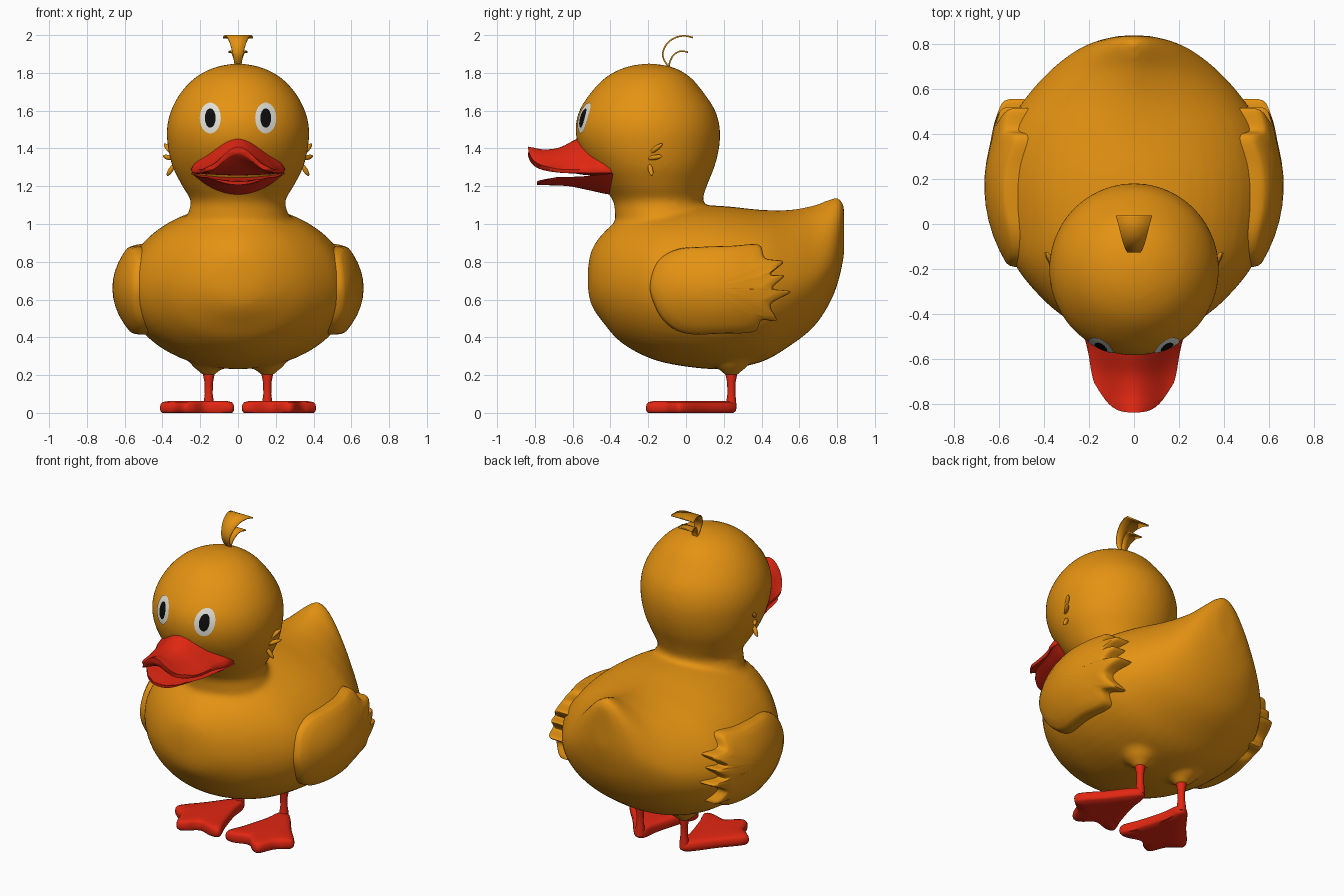
import bpy
import bmesh
from math import sin, cos, pi, radians
from mathutils import Vector
from mathutils.bvhtree import BVHTree

if "Cube" in bpy.data.objects:
    bpy.data.objects.remove(bpy.data.objects["Cube"])


def material(name, rgb):
    m = bpy.data.materials.new(name)
    m.use_nodes = True
    m.diffuse_color = (*rgb, 1)
    bsdf = m.node_tree.nodes["Principled BSDF"]
    bsdf.inputs["Base Color"].default_value = (*rgb, 1)
    bsdf.inputs["Roughness"].default_value = 0.6
    return m


yellow = material("golden yellow", (0.78, 0.29, 0.006))
red = material("bill red", (0.76, 0.02, 0.006))
white = material("eye white", (0.75, 0.75, 0.68))
black = material("pupil black", (0.004, 0.004, 0.004))


def spline(pts, n=5, closed=False):
    """Catmull-Rom resampling of tuples of any length."""
    count = len(pts)
    pick = (lambda i: pts[i % count]) if closed else (lambda i: pts[max(0, min(count - 1, i))])
    out = []
    for i in range(count if closed else count - 1):
        quad = [pick(i + k) for k in (-1, 0, 1, 2)]
        for j in range(n):
            t = j / n
            out.append(tuple(
                b + 0.5 * t * (c - a + t * (2*a - 5*b + 4*c - d + t * (3*(b - c) + d - a)))
                for a, b, c, d in zip(*quad)))
    return out if closed else out + [pts[-1]]


def finish(name, bm, mats, mirror=False, angle=40):
    bmesh.ops.recalc_face_normals(bm, faces=bm.faces)
    me = bpy.data.meshes.new(name)
    bm.to_mesh(me)
    bm.free()
    for m in mats:
        me.materials.append(m)
    me.shade_smooth()
    me.set_sharp_from_angle(angle=radians(angle))
    ob = bpy.data.objects.new(name, me)
    bpy.context.collection.objects.link(ob)
    if mirror:
        ob.modifiers.new("Mirror", "MIRROR").use_mirror_merge = False
    return ob


def loft(bm, rings, caps=(True, True)):
    """Bridge closed rings of equal length."""
    loops = [[bm.verts.new(p) for p in ring] for ring in rings]
    faces = []
    for a, b in zip(loops, loops[1:]):
        for i in range(len(a)):
            j = (i + 1) % len(a)
            faces.append(bm.faces.new((a[i], a[j], b[j], b[i])))
    for use, ring in zip(caps, (loops[0], loops[-1])):
        if use:
            faces.append(bm.faces.new(ring))
    return faces


def power(v, e):
    return abs(v) ** e * (1 if v >= 0 else -1)


TURN = [2 * pi * i / 48 for i in range(48)]

# Body: sections from chest to tail (y, bottom, top, widest z, half width, upper roundness)
bm = bmesh.new()
sections = [
    (-.52, .66, .76, .70, .03, 2), (-.50, .57, .86, .70, .14, 2),
    (-.44, .48, .95, .69, .27, 2), (-.34, .37, 1.03, .68, .40, 2),
    (-.18, .285, 1.08, .67, .53, 2), (0, .245, 1.10, .66, .585, 2),
    (.2, .232, 1.095, .66, .60, 2), (.4, .27, 1.075, .66, .575, 1.9),
    (.55, .355, 1.075, .67, .49, 1.7), (.68, .46, 1.10, .71, .375, 1.5),
    (.77, .60, 1.135, .78, .26, 1.5), (.815, .73, 1.135, .85, .16, 1.7),
    (.837, .84, 1.09, .93, .06, 2)]
rings = []
for y, lo, hi, mid, w, p in spline(sections):
    ring = []
    for t in TURN:
        c, s = cos(t), sin(t)
        if s > 0:
            ring.append((w * power(c, 2 / p), y, mid + (hi - mid) * power(s, 2 / p)))
        else:
            ring.append((w * c, y, mid + (mid - lo) * s))
    rings.append(ring)
loft(bm, rings)

# Neck and head: horizontal sections (z, front y, back y, half width)
levels = [
    (.9, -.36, .12, .30), (1.04, -.375, .12, .27), (1.12, -.385, .09, .25),
    (1.2, -.44, .11, .295), (1.3, -.51, .15, .345), (1.4, -.565, .175, .37),
    (1.5, -.585, .18, .377), (1.6, -.565, .155, .355), (1.7, -.50, .09, .30),
    (1.78, -.42, .02, .22), (1.83, -.32, -.07, .12), (1.85, -.21, -.18, .015)]
loft(bm, [[(w * cos(t), (f + b) / 2 + (b - f) / 2 * sin(t), z) for t in TURN]
          for z, f, b, w in spline(levels)])

# Thigh stubs
for side in (1, -1):
    loft(bm, [[(side * .155 + r * cos(t), .24 + r * sin(t), z) for t in TURN]
              for z, r in ((.195, .035), (.215, .045), (.235, .075), (.30, .13))])

body = finish("body_and_head", bm, [yellow])
remesh = body.modifiers.new("Blend", "REMESH")
remesh.mode = "VOXEL"
remesh.voxel_size = 0.016
remesh.use_smooth_shade = True
soften = body.modifiers.new("Soften", "SMOOTH")
soften.factor = 0.5
soften.iterations = 8

# Wings: feather-edged outline (y, z) domed over the flank
outline = spline([
    (-.19, .68), (-.15, .80), (-.05, .865), (.1, .88), (.25, .885), (.385, .89),
    (.42, .82), (.515, .80), (.45, .735), (.52, .725), (.46, .66), (.555, .64),
    (.45, .575), (.48, .49), (.40, .49), (.36, .43), (.2, .42), (0, .42),
    (-.11, .48), (-.17, .58)], 6, True)


def wing_x(y, z):
    dome = .665 * max(.1, 1 - ((y - .17) / .66) ** 2 - ((z - .66) / .45) ** 2) ** .5
    return dome + .2 * max(0, y - .36)


bm = bmesh.new()
rings = []
for scale, drop in ((.9, .2), (1, .09), (1, .025), (.985, .008), (.95, 0),
                    (.8, 0), (.6, 0), (.4, 0), (.2, 0), (.03, 0)):
    ring = []
    for py, pz in outline:
        y, z = .15 + (py - .15) * scale, .66 + (pz - .66) * scale
        ring.append((wing_x(y, z) - drop, y, z))
    rings.append(ring)
loft(bm, rings)
finish("wings", bm, [yellow], True, 50)

# Bill: both halves are lofted out from the face (y, half width, ridge, edge, lower centre)
ACROSS = [i / 12 - 1 for i in range(25)]


def bill(name, stations, tip, upper):
    y0, y1 = stations[0][0], stations[-1][0]
    bm = bmesh.new()
    rings = []
    for y, w, ridge, edge, under in spline(stations):
        v = (y - y0) / (y1 - y0)
        top, low = [], []
        for u in ACROSS:
            yy = y + tip * v ** 3 * abs(u) ** 3
            bell = (1 - v) * (1 - u * u) + v * (1 + cos(pi * u)) / 2
            arch = bell if upper else 1 - u * u
            top.append((w * u, yy, edge + (ridge - edge) * arch))
            low.append((w * u * .97, yy, edge - .022 * upper + (under - edge) * arch))
        rings.append(top + low[::-1])
    loft(bm, rings)
    ob = finish(name, bm, [red], angle=60)
    ob.modifiers.new("Round", "SMOOTH").iterations = 2


bill("upper_bill", [
    (-.38, .25, 1.50, 1.29, 1.28), (-.45, .25, 1.49, 1.29, 1.28),
    (-.52, .22, 1.475, 1.29, 1.28), (-.59, .205, 1.445, 1.29, 1.29),
    (-.67, .195, 1.405, 1.29, 1.31), (-.75, .185, 1.395, 1.295, 1.34),
    (-.81, .175, 1.405, 1.30, 1.37), (-.838, .165, 1.41, 1.305, 1.395)], .12, True)
bill("lower_bill", [
    (-.36, .25, 1.25, 1.27, 1.15), (-.43, .25, 1.25, 1.265, 1.16),
    (-.52, .22, 1.24, 1.255, 1.18), (-.62, .20, 1.235, 1.25, 1.20),
    (-.72, .18, 1.23, 1.25, 1.205), (-.79, .15, 1.225, 1.245, 1.207)], .09, False)

# Eyes: discs laid on the face, inner rings are the pupil
tree = BVHTree.FromObject(body, bpy.context.evaluated_depsgraph_get())
bm = bmesh.new()
rings = []
for rx, rz in ((.002, .003), (.015, .027), (.028, .05), (.042, .065), (.055, .08)):
    ring = []
    for t in TURN:
        start = Vector((.145 + rx * cos(t), -2, 1.56 + rz * sin(t)))
        hit, normal, _, _ = tree.ray_cast(start, Vector((0, 1, 0)))
        ring.append(hit + normal * .005)
    rings.append(ring)
for f in loft(bm, rings, (True, False)):
    c = f.calc_center_median()
    inside = ((c.x - .145) / .028) ** 2 + ((c.z - 1.56) / .05) ** 2 < 1
    f.material_index = 1 if inside else 0
eyes = finish("eyes", bm, [white, black], True)
if eyes.data.polygons[0].normal.y > 0:
    eyes.data.flip_normals()

# Cheek tufts: three slim feathers fanned on each side
bm = bmesh.new()
for base, tip in (((.345, -.20, 1.37), (.39, -.125, 1.425)),
                  ((.345, -.205, 1.345), (.395, -.125, 1.36)),
                  ((.335, -.195, 1.32), (.375, -.18, 1.255))):
    a, b = Vector(base), Vector(tip)
    new = bmesh.ops.create_uvsphere(bm, u_segments=12, v_segments=8, radius=1)["verts"]
    turn = (b - a).to_track_quat("Z", "Y")
    for v in new:
        v.co = (a + b) / 2 + turn @ Vector((v.co.x * .013, v.co.y * .013, v.co.z * (b - a).length / 2))
finish("cheek_tufts", bm, [yellow], True)

# Crest: two curled ribbons (y, z, half width)
for name, path in (
    ("long_crest_feather", [(-.09, 1.83, .018), (-.117, 1.87, .022), (-.122, 1.91, .03),
                            (-.10, 1.955, .042), (-.06, 1.985, .055), (-.01, 1.996, .068),
                            (.037, 1.987, .08)]),
    ("short_crest_feather", [(-.09, 1.83, .015), (-.085, 1.86, .02), (-.065, 1.895, .03),
                             (-.03, 1.915, .04), (.01, 1.91, .05)])):
    bm = bmesh.new()
    rows = [[bm.verts.new((s * w, y, z)) for s in (-1, 1)] for y, z, w in spline(path)]
    for a, b in zip(rows, rows[1:]):
        bm.faces.new((a[0], a[1], b[1], b[0]))
    solid = finish(name, bm, [yellow]).modifiers.new("Thickness", "SOLIDIFY")
    solid.thickness = .008
    solid.offset = 0

# Legs
bm = bmesh.new()
loft(bm, [[(.155 + r * cos(t), .24 + r * sin(t), z) for t in TURN]
          for z, r in ((.02, .028), (.07, .025), (.1, .021), (.16, .022), (.2, .03), (.24, .03))])
finish("legs", bm, [red], True)

# Webbed feet: three-toed outline, thick in the middle with rounded rims
toes = spline([(.155, .268), (.20, .24), (.30, .11), (.41, -.02), (.385, -.07), (.335, -.11),
               (.29, -.205), (.24, -.20), (.17, -.145), (.07, -.17), (.02, -.15),
               (.06, -.04), (.11, .13), (.125, .24)], 5, True)
bm = bmesh.new()
loft(bm, [[(.2 + (x - .2) * s, (y + .03) * s - .03, z) for x, y in toes]
          for s, z in ((.5, 0), (.94, 0), (.985, .01), (1, .027), (.98, .045),
                       (.93, .057), (.8, .062), (.5, .064))])
finish("webbed_feet", bm, [red], True, 60)
